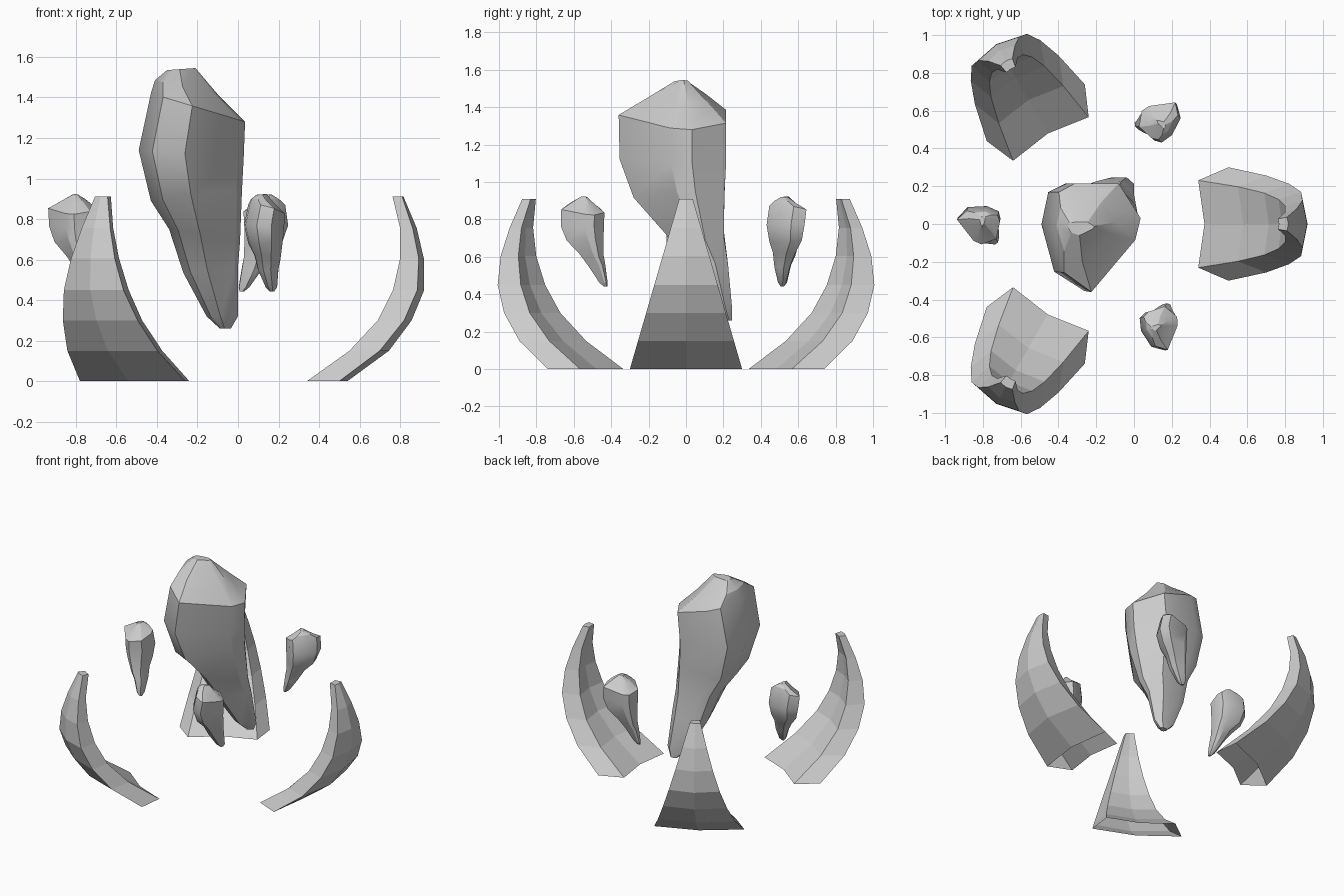
import bpy, bmesh
from math import radians, cos, sin
from mathutils import Matrix, Vector

if "Cube" in bpy.data.objects:
    bpy.data.objects.remove(bpy.data.objects["Cube"])

CX = -0.18  # axis of the three-fold arrangement


def loft(name, rings, cap_start=True):
    """Skin a list of closed rings of points and cap the ends."""
    bm = bmesh.new()
    loops = [[bm.verts.new(p) for p in r] for r in rings]
    n = len(loops[0])
    for a, b in zip(loops, loops[1:]):
        for i in range(n):
            j = (i + 1) % n
            bm.faces.new((a[i], a[j], b[j], b[i]))
    bm.faces.new(loops[-1])
    if cap_start:
        bm.faces.new(loops[0][::-1])
    bm.normal_update()
    me = bpy.data.meshes.new(name)
    bm.to_mesh(me)
    bm.free()
    ob = bpy.data.objects.new(name, me)
    bpy.context.collection.objects.link(ob)
    return ob


def smooth(ob, angle):
    bpy.ops.object.select_all(action='DESELECT')
    ob.select_set(True)
    bpy.context.view_layer.objects.active = ob
    bpy.ops.object.shade_smooth_by_angle(angle=radians(angle))


# Curved claws: height, inner edge, outer edge, outer ridge (x positions)
claw_profile = [
    (0.00, 0.34, 0.50, 0.54), (0.15, 0.55, 0.70, 0.745),
    (0.30, 0.69, 0.82, 0.857), (0.45, 0.765, 0.885, 0.919),
    (0.605, 0.80, 0.892, 0.917), (0.755, 0.80, 0.862, 0.882),
    (0.91, 0.763, 0.81, 0.817)]
claw_rings = []
for z, xi, xo, xr in claw_profile:
    w = 0.30 - 0.29 * z
    claw_rings.append([(x - CX, y, z) for x, y in (
        (xi, -0.77 * w), (xo, -w), (xr, 0), (xo, w), (xi, 0.77 * w), (xi + 0.11 * w, 0))])
for k in range(3):
    claw = loft(f"claw_{k + 1}", claw_rings, cap_start=False)
    claw.data.transform(Matrix.Translation((CX, 0, 0)) @ Matrix.Rotation(radians(120 * k), 4, 'Z'))

# Faceted crystal: cross-section in unit box, then z, x0, x1, y0, y1, tilt per ring
section = [(0, .62), (.13, .18), (.44, 0), (.94, .48), (1, .68), (.75, 1), (.25, 1), (.07, .92)]
crystal_rings = [
    (0.26, -.09, -.035, .20, .245, 0), (0.32, -.155, 0, .14, .247, 0),
    (0.55, -.27, .0, .01, .225, .03), (0.72, -.34, .01, -.11, .203, -.06),
    (0.92, -.43, .02, -.28, .205, .06), (1.12, -.49, .028, -.355, .215, -.04),
    (1.35, -.43, .035, -.36, .215, -.14), (1.45, -.41, -.10, -.20, .11, -.07),
    (1.54, -.35, -.21, -.06, .01, .01)]
rings = [[(x0 + u * (x1 - x0), y0 + v * (y1 - y0), z + t * (u - .5)) for u, v in section]
         for z, x0, x1, y0, y1, t in crystal_rings]
main = loft("large_crystal", rings)
smooth(main, 28)

# Three small floating crystals: scaled, turned copies of the large one
for k in range(3):
    a = radians(-60 + 120 * k)
    small = loft(f"small_crystal_{k + 1}", rings)
    pos = Vector((CX + 0.64 * cos(a), 0.64 * sin(a), 0.925))
    small.data.transform(
        Matrix.Translation(pos)
        @ Matrix.Rotation(radians(18 + 120 * k), 4, 'Z')
        @ Matrix.Diagonal((0.39, 0.39, 0.375, 1))
        @ Matrix.Translation((0.23, 0.055, -1.55)))
    smooth(small, 28)
